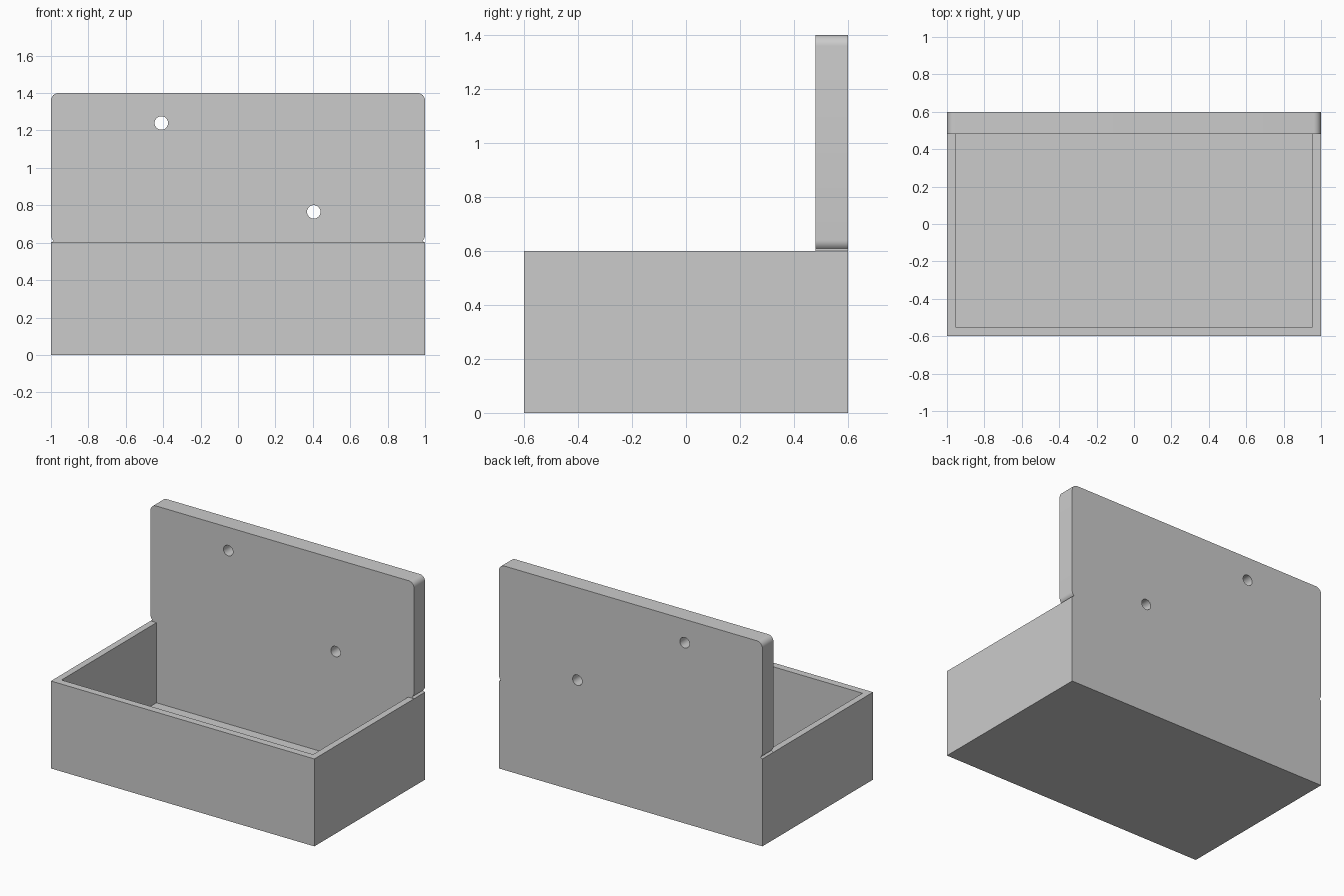
import bpy, bmesh
from math import cos, sin, radians

if "Cube" in bpy.data.objects:
    bpy.data.objects.remove(bpy.data.objects["Cube"])


def new_object(name, bm):
    bmesh.ops.recalc_face_normals(bm, faces=bm.faces[:])
    me = bpy.data.meshes.new(name)
    bm.to_mesh(me)
    bm.free()
    ob = bpy.data.objects.new(name, me)
    bpy.context.collection.objects.link(ob)
    return ob


def extrude_y(name, outline, y0, y1):
    """Prism from an outline in x/z, running from y0 to y1."""
    bm = bmesh.new()
    face = bm.faces.new([bm.verts.new((x, y0, z)) for x, z in outline])
    moved = bmesh.ops.extrude_face_region(bm, geom=[face])["geom"]
    verts = [g for g in moved if isinstance(g, bmesh.types.BMVert)]
    bmesh.ops.translate(bm, verts=verts, vec=(0, y1 - y0, 0))
    return new_object(name, bm)


def rect(x, z0, z1):
    return [(-x, z0), (x, z0), (x, z1), (-x, z1)]


def arc(cx, cz, r, a0, a1, n):
    angles = [radians(a0 + (a1 - a0) * i / n) for i in range(n + 1)]
    return [(cx + r * cos(a), cz + r * sin(a)) for a in angles]


def combine(target, other, operation):
    mod = target.modifiers.new(operation.lower(), "BOOLEAN")
    mod.operation = operation
    mod.solver = "EXACT"
    mod.object = other
    bpy.context.view_layer.objects.active = target
    bpy.ops.object.modifier_apply(modifier=mod.name)
    bpy.data.objects.remove(other)


# Back panel: rounded plate with small side notches where it meets the box
R = 0.04
right = [(1, 0), (1, 0.6)]
right += arc(1 - R, 0.64, R, -50, 0, 6)
right += arc(1 - R, 1.4 - R, R, 0, 90, 8)
panel = right + [(-x, z) for x, z in reversed(right)]
holder = extrude_y("wall_box", panel, 0.48, 0.6)

# Box body, hollowed out up to the back panel
body = extrude_y("box_body", rect(1, 0, 0.6), -0.6, 0.48)
combine(holder, body, "UNION")
cavity = extrude_y("cavity_cutter", rect(0.955, 0.05, 0.8), -0.55, 0.48)
combine(holder, cavity, "DIFFERENCE")

# Two screw holes through the panel
for x, z in ((-0.41, 1.24), (0.405, 0.765)):
    hole = extrude_y("hole_cutter", arc(x, z, 0.036, 0, 350, 35), 0.4, 0.7)
    combine(holder, hole, "DIFFERENCE")

# Smooth the rounded corners and hole walls, keep the other edges sharp
bpy.ops.object.select_all(action="DESELECT")
holder.select_set(True)
bpy.context.view_layer.objects.active = holder
bpy.ops.object.shade_smooth_by_angle(angle=radians(30))
